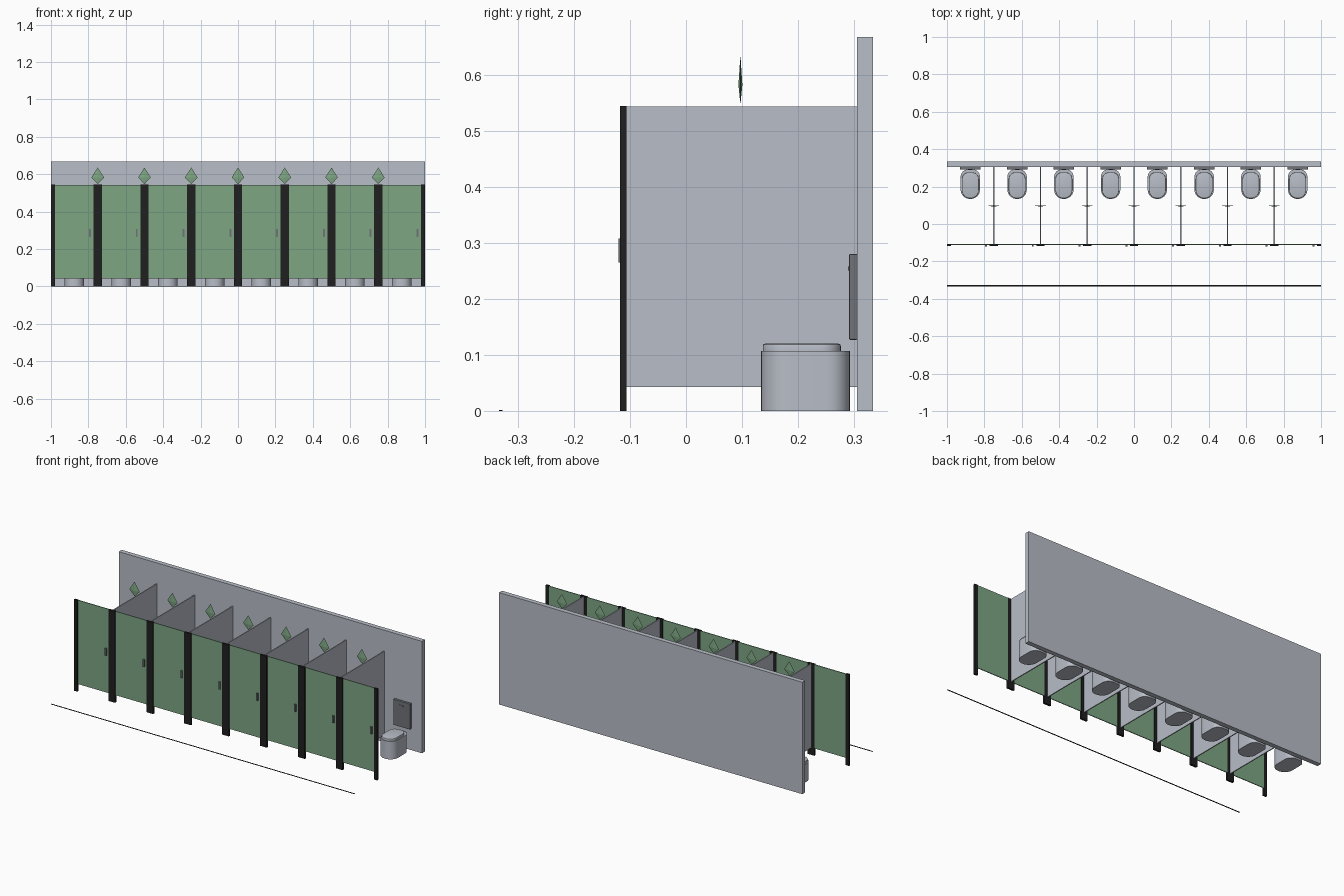
import bpy, bmesh, math

if "Cube" in bpy.data.objects:
    bpy.data.objects.remove(bpy.data.objects["Cube"])


def material(name, rgb):
    m = bpy.data.materials.new(name)
    m.diffuse_color = (*rgb, 1)
    m.use_nodes = True
    m.node_tree.nodes["Principled BSDF"].inputs["Base Color"].default_value = m.diffuse_color
    return m


GREY = material("pale grey", (0.48, 0.51, 0.57))
GREEN = material("sage green", (0.21, 0.38, 0.23))
BLACK = material("black", (0.014, 0.014, 0.015))
STEEL = material("dark grey", (0.16, 0.17, 0.19))


def finish(name, bm, mat):
    bmesh.ops.recalc_face_normals(bm, faces=bm.faces)
    me = bpy.data.meshes.new(name)
    bm.to_mesh(me)
    bm.free()
    me.materials.append(mat)
    ob = bpy.data.objects.new(name, me)
    bpy.context.collection.objects.link(ob)
    return ob


def box(name, x, y, z, mat, bevel=0):
    """Box from (min, max) ranges."""
    bm = bmesh.new()
    bmesh.ops.create_cube(bm, size=1)
    for v in bm.verts:
        for i, (a, b) in enumerate((x, y, z)):
            v.co[i] = (a + b) / 2 + v.co[i] * (b - a)
    if bevel:
        bmesh.ops.bevel(bm, geom=bm.edges[:], offset=bevel, segments=2,
                        profile=0.5, affect='EDGES')
    return finish(name, bm, mat)


def outline(cx, half, y0, y1, front_r, back_r, inset=0):
    """Rounded plan outline with separate front and back corner radii."""
    pts = []
    for sx, sy, r, start in ((-1, -1, front_r, 180), (1, -1, front_r, 270),
                             (1, 1, back_r, 0), (-1, 1, back_r, 90)):
        px = cx + sx * (half - r)
        py = y0 + r if sy < 0 else y1 - r
        for k in range(9):
            a = math.radians(start + k * 90 / 8)
            pts.append((px + (r - inset) * math.cos(a),
                        py + (r - inset) * math.sin(a)))
    return pts


def loft(name, levels, mat):
    """Solid from stacked (z, inset) rounded outlines."""
    bm = bmesh.new()
    rings = [[bm.verts.new((px, py, z)) for px, py in pts] for z, pts in levels]
    n = len(rings[0])
    for a, b in zip(rings, rings[1:]):
        for i in range(n):
            j = (i + 1) % n
            bm.faces.new((a[i], a[j], b[j], b[i]))
    bm.faces.new(rings[0][::-1])
    bm.faces.new(rings[-1])
    ob = finish(name, bm, mat)
    bpy.context.view_layer.objects.active = ob
    ob.select_set(True)
    bpy.ops.object.shade_smooth_by_angle(angle=math.radians(35))
    ob.select_set(False)
    return ob


# Back wall and floor line
box("back_wall", (-1, 1), (0.305, 0.333), (0, 0.667), GREY)
box("floor_line", (-1, 1), (-0.333, -0.327), (0, 0.002), BLACK)

# Posts: full width between stalls, half width at the ends
for i in range(9):
    x = -1 + i * 0.25
    box("post", (max(-1, x - 0.022), min(1, x + 0.022)),
        (-0.118, -0.106), (0, 0.544), BLACK)

# Partitions with a leaf-shaped finial above each
for i in range(1, 8):
    x = -1 + i * 0.25
    box("partition", (x - 0.003, x + 0.003), (-0.107, 0.305), (0.043, 0.543), GREY)
    bm = bmesh.new()
    ring = [bm.verts.new((x + dx, 0.097 + dy, 0.582))
            for dx, dy in ((0.034, 0), (0, 0.0035), (-0.034, 0), (0, -0.0035))]
    for z in (0.547, 0.635):
        tip = bm.verts.new((x, 0.097, z))
        for k in range(4):
            bm.faces.new((ring[k], ring[(k + 1) % 4], tip))
    finish("leaf_finial", bm, GREEN)

# Stalls: door, handle, toilet, lid, cistern panel and flush button
for i in range(8):
    x = -0.875 + i * 0.25
    box("door", (x - 0.104, x + 0.104), (-0.112, -0.107), (0.043, 0.543), GREEN)
    box("door_handle", (x + 0.079, x + 0.089), (-0.120, -0.111), (0.265, 0.308), STEEL)
    bowl = (x, 0.052, 0.134, 0.292, 0.05, 0.04)
    loft("toilet_bowl", [(0, outline(*bowl)), (0.107, outline(*bowl))], GREY)
    lid = (x, 0.045, 0.137, 0.276, 0.044, 0.036)
    loft("toilet_lid", [(0.107, outline(*lid)), (0.116, outline(*lid)),
                        (0.119, outline(*lid, 0.001)),
                        (0.120, outline(*lid, 0.004))], GREY)
    box("cistern_panel", (x - 0.055, x + 0.055), (0.291, 0.306), (0.127, 0.28),
        STEEL, 0.002)
    box("flush_button", (x - 0.012, x + 0.012), (0.289, 0.292), (0.251, 0.258), STEEL)
